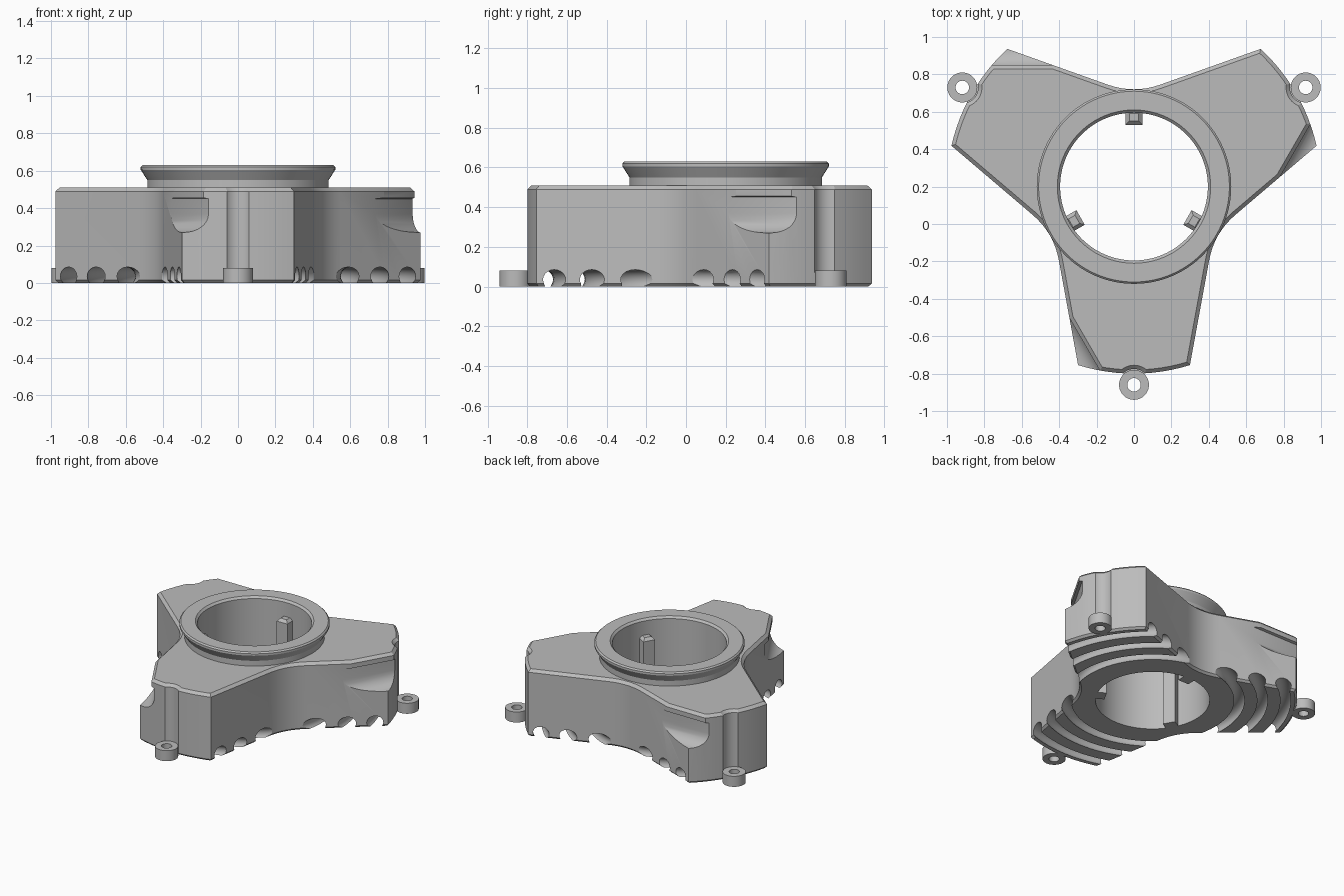
import bpy, bmesh
from math import sin, cos, pi, radians
from mathutils import Vector, Matrix

cube = bpy.data.objects.get("Cube")
if cube:
    bpy.data.objects.remove(cube)

CENTRE = Matrix.Translation((0, 0.2, 0))
TOP = 0.51
THIRDS = [2 * pi * k / 3 for k in range(3)]

grey = bpy.data.materials.new("plain_grey")
grey.use_nodes = True
grey.diffuse_color = (0.5, 0.5, 0.5, 1)
grey.node_tree.nodes["Principled BSDF"].inputs["Base Color"].default_value = (0.5, 0.5, 0.5, 1)


def turn(angle, offset=(0, 0, 0)):
    return CENTRE @ Matrix.Rotation(angle, 4, "Z") @ Matrix.Translation(offset)


def make(name, bm, matrix=CENTRE):
    bmesh.ops.remove_doubles(bm, verts=bm.verts, dist=1e-5)
    bmesh.ops.recalc_face_normals(bm, faces=bm.faces)
    bm.transform(matrix)
    mesh = bpy.data.meshes.new(name)
    bm.to_mesh(mesh)
    bm.free()
    mesh.materials.append(grey)
    obj = bpy.data.objects.new(name, mesh)
    bpy.context.collection.objects.link(obj)
    return obj


def lathe(name, profile, matrix=CENTRE, steps=96):
    """Spin a closed (radius, z) profile around the vertical axis."""
    bm = bmesh.new()
    rings = [[bm.verts.new((r * cos(a), r * sin(a), z)) for r, z in profile]
             for a in (2 * pi * i / steps for i in range(steps))]
    n = len(profile)
    for i in range(steps):
        a, b = rings[i], rings[(i + 1) % steps]
        for j in range(n):
            k = (j + 1) % n
            if profile[j][0] + profile[k][0] > 0:
                bm.faces.new((a[j], b[j], b[k], a[k]))
    return make(name, bm, matrix)


def prism(points, direction):
    bm = bmesh.new()
    face = bm.faces.new([bm.verts.new(p) for p in points])
    out = bmesh.ops.extrude_face_region(bm, geom=[face])
    bmesh.ops.translate(bm, vec=direction,
                        verts=[v for v in out["geom"] if isinstance(v, bmesh.types.BMVert)])
    return bm


def chamfer(bm, z, size):
    edges = [e for e in bm.edges if all(abs(v.co.z - z) < 1e-4 for v in e.verts)]
    bmesh.ops.bevel(bm, geom=edges, offset=size, segments=1, affect="EDGES", profile=0.5)


def subtract(obj, cutter):
    mod = obj.modifiers.new("cut", "BOOLEAN")
    mod.operation = "DIFFERENCE"
    mod.solver = "EXACT"
    mod.object = cutter
    bpy.context.view_layer.objects.active = obj
    bpy.ops.object.modifier_apply(modifier=mod.name)
    bpy.data.objects.remove(cutter)


# Three-armed outline: curved arm ends joined by rounded valleys
outline = []
half = radians(17.4)
for t in THIRDS:
    mid = t - pi / 2
    for i in range(13):
        a = mid - half + 2 * half * i / 12
        outline.append(Vector((cos(a), sin(a), 0)))
    corner = outline[-1]
    valley = 0.495 * Vector((cos(mid + pi / 3), sin(mid + pi / 3), 0))
    a = mid + 2 * pi / 3 - half
    after = Vector((cos(a), sin(a), 0))
    p = valley + (corner - valley).normalized() * 0.15
    q = valley + (after - valley).normalized() * 0.15
    for i in range(9):
        s = i / 8
        outline.append(p * (1 - s) ** 2 + valley * 2 * s * (1 - s) + q * s * s)

bm = prism(outline, (0, 0, TOP))
chamfer(bm, TOP, 0.02)
chamfer(bm, 0, 0.015)
body = make("three_armed_body", bm)

# Central bore
subtract(body, lathe("bore_cutter", [(0, -0.1), (0.395, -0.1), (0.395, 0.7), (0, 0.7)]))

# Concentric round channels in the underside
for radius in (0.60, 0.76, 0.92):
    ring = [(radius + 0.05 * cos(2 * pi * i / 20), 0.035 + 0.05 * sin(2 * pi * i / 20))
            for i in range(20)]
    subtract(body, lathe("channel_cutter", ring))

# Scoop section: shallow pocket with a rounded floor, open at the top
scoop = [(0.63, 0.6), (0.63, TOP), (0.65, 0.49), (0.65, 0.455), (0.63, 0.45)]
scoop += [(0.73 - 0.1 * cos(i * pi / 16), 0.37 - 0.1 * sin(i * pi / 16)) for i in range(9)]
scoop += [(1.0, 0.27), (1.0, 0.6)]

for t in THIRDS:
    # Upright clearance above each lug, flared at the top
    relief = [(0, 0.07), (0.085, 0.07), (0.085, 0.49), (0.105, TOP), (0.105, 0.6), (0, 0.6)]
    subtract(body, lathe("relief_cutter", relief, turn(t, (0, -1.06, 0)), 48))
    # Corner scoop
    subtract(body, make("scoop_cutter",
                        prism([(-1.2, y, z) for y, z in scoop], (0.95, 0, 0)), turn(t)))

parts = [body]

# Flared collar
parts.append(lathe("flared_collar", [
    (0.395, 0.5), (0.395, 0.615), (0.41, 0.63), (0.51, 0.63), (0.52, 0.62),
    (0.52, 0.605), (0.485, 0.55), (0.485, 0.5)]))

for k, t in enumerate(THIRDS, 1):
    # Screw lugs at the arm ends
    parts.append(lathe(f"screw_lug_{k}", [(0.036, 0), (0.08, 0), (0.08, 0.08), (0.036, 0.08)],
                       turn(t, (0, -1.06, 0)), 48))
    # Locating ribs inside the bore
    rib = prism([(-0.045, 0.33, 0), (0.045, 0.33, 0), (0.045, 0.41, 0), (-0.045, 0.41, 0)],
                (0, 0, TOP))
    chamfer(rib, TOP, 0.02)
    parts.append(make(f"bore_rib_{k}", rib, turn(t)))

# Smooth curved walls, keep hard edges
bpy.ops.object.select_all(action="DESELECT")
for obj in parts:
    obj.select_set(True)
bpy.context.view_layer.objects.active = body
bpy.ops.object.shade_smooth_by_angle(angle=radians(28))
